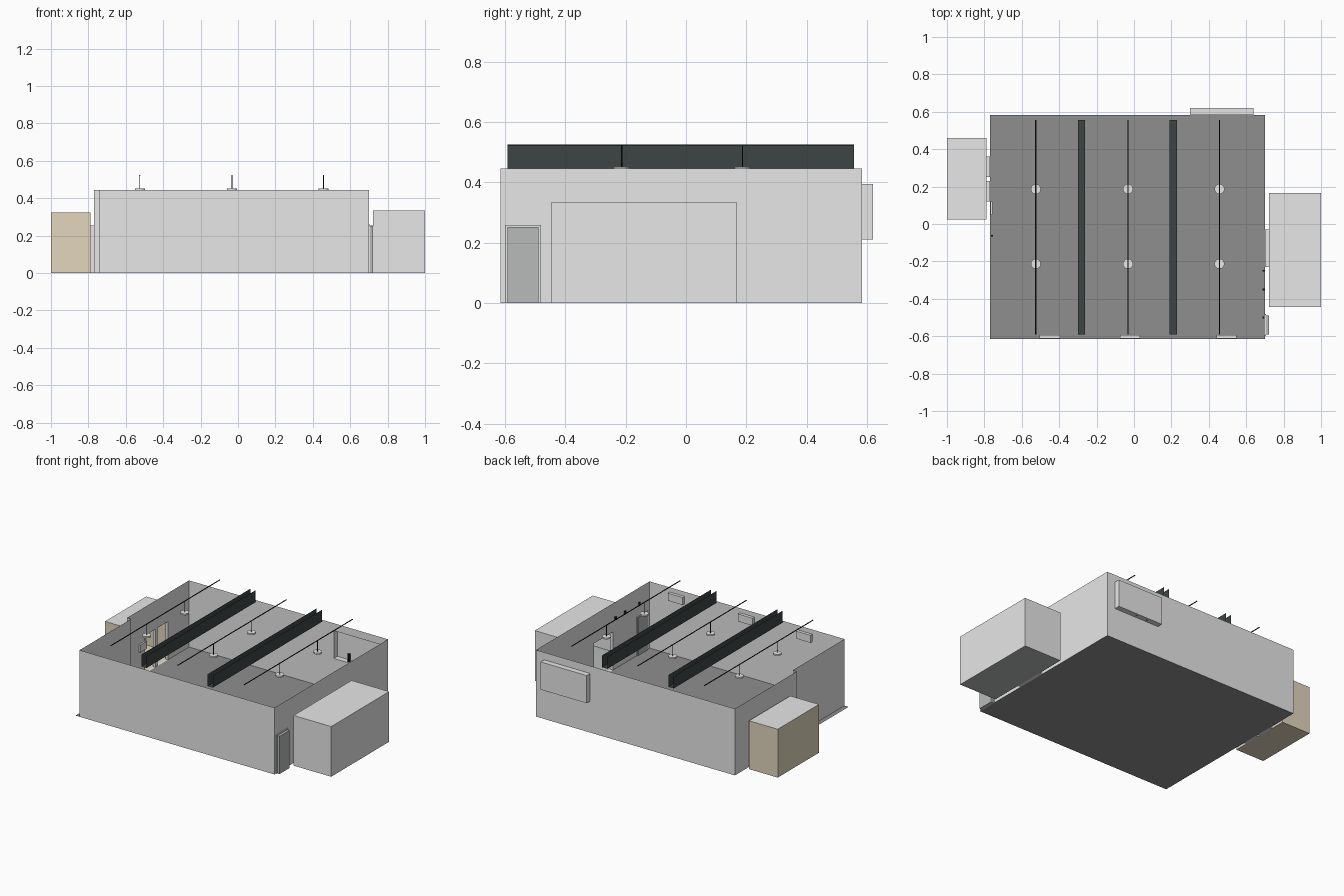
import bpy, bmesh, math

cube = bpy.data.objects.get("Cube")
if cube:
    bpy.data.objects.remove(cube, do_unlink=True)


def material(name, rgb):
    m = bpy.data.materials.new(name)
    m.use_nodes = True
    m.diffuse_color = (*rgb, 1)
    m.node_tree.nodes["Principled BSDF"].inputs["Base Color"].default_value = (*rgb, 1)
    return m


WHITE = material("wall_white", (0.8, 0.8, 0.8))
FLOOR = material("floor_grey", (0.27, 0.275, 0.27))
GREY = material("door_grey", (0.475, 0.50, 0.49))
TAN = material("tan", (0.76, 0.67, 0.51))
STEEL = material("dark_steel", (0.048, 0.06, 0.058))
BLACK = material("black", (0.01, 0.01, 0.01))


def finish(name, bm, *mats):
    mesh = bpy.data.meshes.new(name)
    bm.to_mesh(mesh)
    bm.free()
    for m in mats:
        mesh.materials.append(m)
    ob = bpy.data.objects.new(name, mesh)
    bpy.context.collection.objects.link(ob)
    return ob


def sheet(bm, axis, at, u, v, holes=(), mat=0):
    """Flat sheet across one axis, split into cells, leaving out the holes."""
    us = sorted({*u, *(e for h in holes for e in h[0])})
    vs = sorted({*v, *(e for h in holes for e in h[1])})
    for a, b in zip(us, us[1:]):
        for c, d in zip(vs, vs[1:]):
            mu, mv = (a + b) / 2, (c + d) / 2
            if any(h[0][0] < mu < h[0][1] and h[1][0] < mv < h[1][1] for h in holes):
                continue
            verts = []
            for p in ((a, c), (b, c), (b, d), (a, d)):
                co = list(p)
                co.insert(axis, at)
                verts.append(bm.verts.new(co))
            bm.faces.new(verts).material_index = mat


def shell(bm, x, y, z, skip=(), holes=None, mats=None):
    """Thin box of sheets; sides are keyed as axis and end."""
    r = (x, y, z)
    for axis in range(3):
        u, v = [r[i] for i in range(3) if i != axis]
        for end in (0, 1):
            if (axis, end) not in skip:
                sheet(bm, axis, r[axis][end], u, v, (holes or {}).get((axis, end), ()),
                      (mats or {}).get((axis, end), 0))


def box(name, x, y, z, mat):
    bm = bmesh.new()
    shell(bm, x, y, z)
    bmesh.ops.remove_doubles(bm, verts=bm.verts, dist=1e-5)
    bmesh.ops.recalc_face_normals(bm, faces=bm.faces)
    return finish(name, bm, mat)


def cylinder(name, x, y, z, r, mat, sides=16):
    bm = bmesh.new()
    bmesh.ops.create_cone(bm, cap_ends=True, segments=sides, radius1=r, radius2=r, depth=z[1] - z[0])
    bmesh.ops.translate(bm, verts=bm.verts, vec=(x, y, sum(z) / 2))
    return finish(name, bm, mat)


# Room dimensions and openings
X0, X_STEP, X1 = -0.77, -0.74, 0.70
Y0, Y_STEP, Y1 = -0.615, -0.07, 0.583
H = 0.445
DOOR_Z = (0, 0.255)
tan_doors = [((0.12, 0.23), DOOR_Z), ((0.25, 0.36), DOOR_Z)]
side_door = ((-0.23, -0.03), DOOR_Z)
niche = ((0.30, 0.64), (0.21, 0.395))

# Room floor and thin walls
bm = bmesh.new()
sheet(bm, 2, 0, (X0, X1), (Y0, Y1))
finish("floor", bm, FLOOR)
bm = bmesh.new()
sheet(bm, 1, Y0, (X_STEP, X1), (0, H))
sheet(bm, 1, Y1, (X0, X1), (0, H), [niche])
sheet(bm, 0, X1, (Y0, Y1), (0, H), [side_door])
sheet(bm, 0, X0, (Y_STEP, Y1), (0, H), tan_doors)
sheet(bm, 0, X_STEP, (Y0, Y_STEP), (0, H))
sheet(bm, 1, Y_STEP, (X0, X_STEP), (0, H))
finish("room_walls", bm, WHITE)

# Niche behind the back wall, with small objects on its sill
bm = bmesh.new()
shell(bm, niche[0], (Y1, 0.62), niche[1], skip=[(1, 0)])
finish("back_niche", bm, WHITE)
for x, h in ((0.40, 0.05), (0.48, 0.03)):
    cylinder("niche_bottle", x, 0.60, (0.21, 0.21 + h), 0.009, BLACK, 10)

# Side rooms and the short passages into them
bm = bmesh.new()
shell(bm, (0.722, 1), (-0.445, 0.167), (0, 0.335), holes={(0, 0): [side_door]}, mats={(2, 0): 1})
finish("large_side_room", bm, WHITE, GREY)
bm = bmesh.new()
shell(bm, (-1, -0.788), (0.025, 0.46), (0, 0.323), holes={(0, 1): tan_doors}, mats={(2, 1): 1})
finish("tan_side_room", bm, TAN, WHITE)
for name, x, opening in (("large_room_passage", (X1, 0.722), side_door),
                         ("tan_room_passage", (-0.788, X0), tan_doors[0]),
                         ("tan_room_passage", (-0.788, X0), tan_doors[1])):
    bm = bmesh.new()
    shell(bm, x, *opening, skip=[(0, 0), (0, 1)])
    finish(name, bm, WHITE)

# Outer door with a pale frame
box("entry_door", (0.694, 0.722), (-0.592, -0.488), (0, 0.252), GREY)
box("entry_door_frame", (0.697, 0.706), (-0.60, -0.48), (0, 0.258), WHITE)

# Open steel channels over the room
BEAM_Y = (-0.592, 0.557)
for x in (-0.28, 0.21):
    bm = bmesh.new()
    shell(bm, (x - 0.019, x + 0.019), BEAM_Y, (H, 0.525), skip=[(1, 0), (1, 1), (2, 1)])
    finish("channel_beam", bm, STEEL)

# Lamp rails with hanging disc lamps
for x in (-0.525, -0.032, 0.457):
    box("lamp_rail", (x - 0.003, x + 0.003), BEAM_Y, (0.522, 0.525), BLACK)
    for y in (-0.213, 0.187):
        cylinder("lamp_rod", x, y, (0.45, 0.523), 0.002, BLACK, 6)
        cylinder("disc_lamp", x, y, (0.441, 0.451), 0.027, WHITE)

# Wall units inside the front wall
for x in (-0.45, -0.022, 0.495):
    box("wall_unit", (x - 0.054, x + 0.054), (Y0 + 0.002, Y0 + 0.022), (0.365, 0.415), WHITE)

# Small fittings on the side walls
box("control_panel", (-0.768, -0.757), (0.05, 0.12), (0.17, 0.22), WHITE)
for y in (-0.25, -0.35, -0.50):
    box("wall_fitting", (0.688, 0.699), (y - 0.005, y + 0.005), (0.33, 0.35), BLACK)
box("wall_fitting", (-0.765, -0.755), (-0.068, -0.058), (0.21, 0.24), BLACK)
